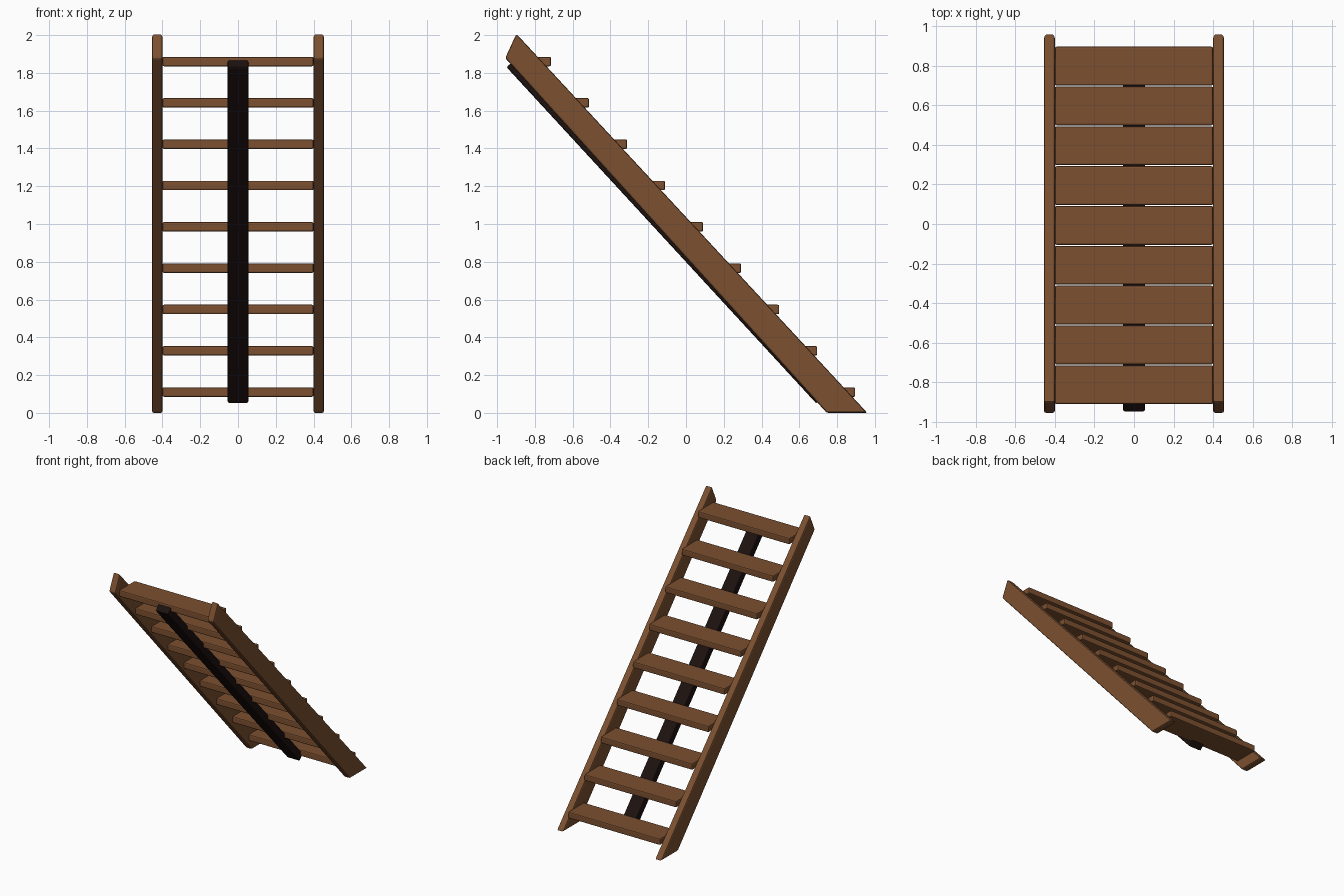
import bpy, bmesh
from mathutils import Vector

if "Cube" in bpy.data.objects:
    bpy.data.objects.remove(bpy.data.objects["Cube"])


def material(name, rgb):
    m = bpy.data.materials.new(name)
    m.diffuse_color = (*rgb, 1)
    m.use_nodes = True
    m.node_tree.nodes["Principled BSDF"].inputs["Base Color"].default_value = m.diffuse_color
    return m


wood = material("brown_wood", (0.2, 0.08, 0.03))
dark = material("dark_wood", (0.012, 0.006, 0.005))


def extruded(name, profile, x0, x1, mat, bevel):
    """Extrude a (y, z) profile along x and soften its edges."""
    bm = bmesh.new()
    face = bm.faces.new([bm.verts.new((x0, y, z)) for y, z in profile])
    new = bmesh.ops.extrude_face_region(bm, geom=[face])["geom"]
    for v in new:
        if isinstance(v, bmesh.types.BMVert):
            v.co.x = x1
    bmesh.ops.recalc_face_normals(bm, faces=bm.faces)
    me = bpy.data.meshes.new(name)
    bm.to_mesh(me)
    bm.free()
    ob = bpy.data.objects.new(name, me)
    bpy.context.collection.objects.link(ob)
    me.materials.append(mat)
    mod = ob.modifiers.new("soft_edges", "BEVEL")
    mod.width = bevel
    mod.segments = 2
    mod.limit_method = 'ANGLE'
    return ob


# Sloping side stringers, cut flat at the floor and square at the top
side = [(0.745, 0), (0.96, 0), (-0.898, 2.007), (-0.957, 1.878)]
for label, x in (("left", -0.455), ("right", 0.4)):
    extruded(label + "_stringer", side, x, x + 0.055, wood, 0.01)

# Nine treads
for i in range(9):
    y, z = 0.798 - 0.2013 * i, 0.11 + 0.21875 * i
    tread = [(y - 0.098, z - 0.025), (y + 0.098, z - 0.025),
             (y + 0.098, z + 0.025), (y - 0.098, z + 0.025)]
    extruded(f"tread_{i + 1}", tread, -0.4, 0.4, wood, 0.008)

# Central support beam running under the treads
a, b = Vector((0.69, 0.05)), Vector((-0.95, 1.83))
d = (b - a).normalized()
n = Vector((d.y, -d.x)) * 0.06
extruded("support_beam", [a, b, b + n, a + n], -0.055, 0.055, dark, 0.008)
